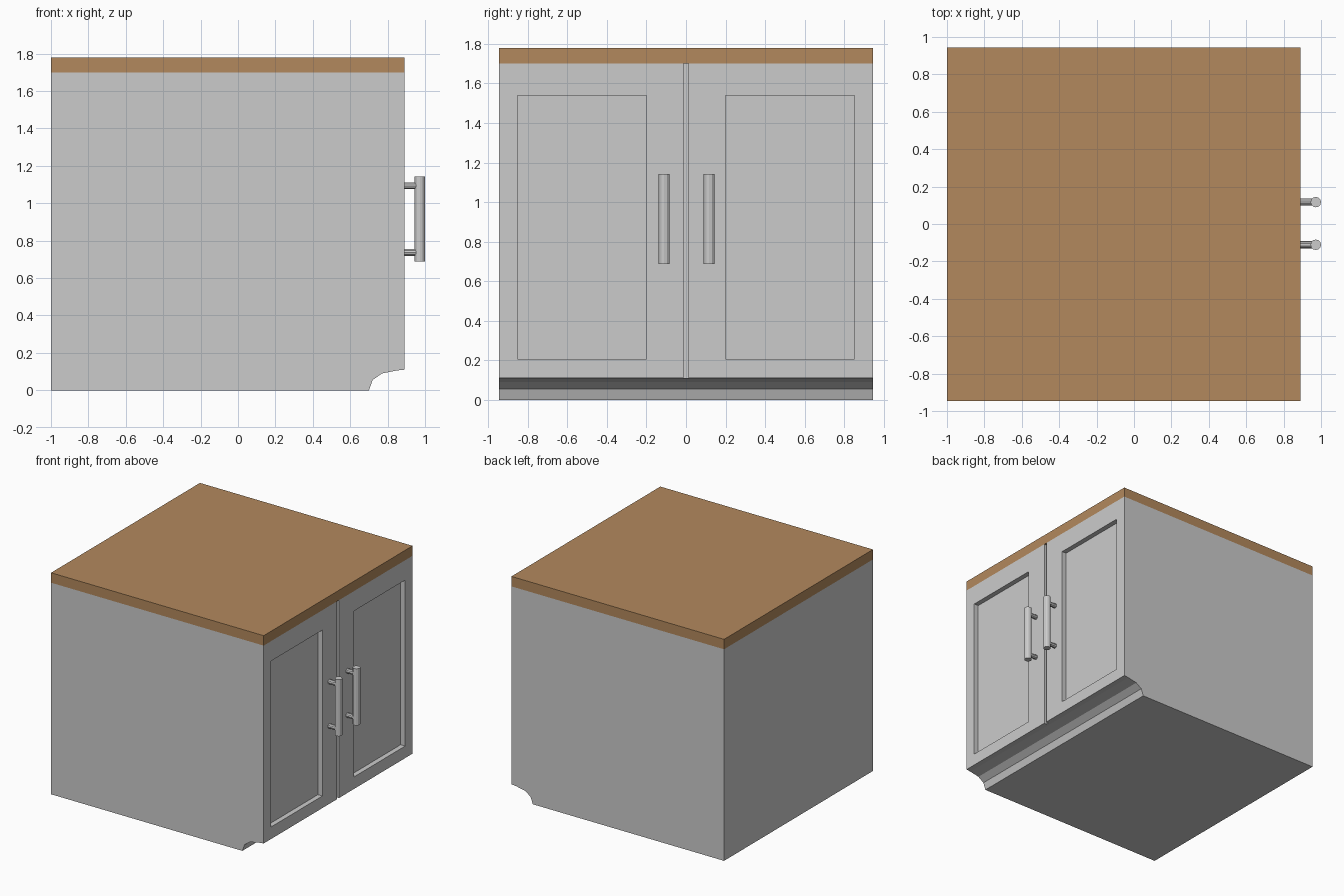
import bpy, bmesh, math
from mathutils import Matrix

if "Cube" in bpy.data.objects:
    bpy.data.objects.remove(bpy.data.objects["Cube"])

FRONT = 0.89    # door face, facing +x
HALF = 0.945    # half width in y


def make_object(name, bm):
    bmesh.ops.recalc_face_normals(bm, faces=bm.faces[:])
    mesh = bpy.data.meshes.new(name)
    bm.to_mesh(mesh)
    bm.free()
    ob = bpy.data.objects.new(name, mesh)
    bpy.context.collection.objects.link(ob)
    return ob


def box(name, x0, x1, y0, y1, z0, z1):
    bm = bmesh.new()
    bmesh.ops.create_cube(bm, size=1)
    for v in bm.verts:
        v.co.x = x1 if v.co.x > 0 else x0
        v.co.y = y1 if v.co.y > 0 else y0
        v.co.z = z1 if v.co.z > 0 else z0
    return make_object(name, bm)


def add_cylinder(bm, centre, radius, length, sides, along_x=False):
    m = Matrix.Translation(centre)
    if along_x:
        m = m @ Matrix.Rotation(math.pi / 2, 4, 'Y')
    bmesh.ops.create_cone(bm, cap_ends=True, segments=sides, radius1=radius,
                          radius2=radius, depth=length, matrix=m)


def cut(target, cutter):
    mod = target.modifiers.new("cut", 'BOOLEAN')
    mod.operation = 'DIFFERENCE'
    mod.solver = 'EXACT'
    mod.object = cutter
    deps = bpy.context.evaluated_depsgraph_get()
    mesh = bpy.data.meshes.new_from_object(target.evaluated_get(deps))
    target.modifiers.clear()
    target.data = mesh
    bpy.data.objects.remove(cutter, do_unlink=True)


# Cabinet body: side profile with a concave toe kick, extruded across the width
profile = [(-1, 0), (0.70, 0), (0.72, 0.055), (0.77, 0.09), (0.85, 0.106),
           (FRONT, 0.11), (FRONT, 1.70), (-1, 1.70)]
bm = bmesh.new()
face = bm.faces.new([bm.verts.new((x, -HALF, z)) for x, z in profile])
ext = bmesh.ops.extrude_face_region(bm, geom=[face])
bmesh.ops.translate(bm, vec=(0, 2 * HALF, 0),
                    verts=[g for g in ext["geom"] if isinstance(g, bmesh.types.BMVert)])
body = make_object("cabinet_body", bm)

# Recessed door panels and the gap between the doors
for s in (-1, 1):
    y0, y1 = sorted((s * 0.20, s * 0.852))
    cut(body, box("panel_cutter", FRONT - 0.04, FRONT + 0.1, y0, y1, 0.207, 1.54))
cut(body, box("gap_cutter", FRONT - 0.02, FRONT + 0.1, -0.0125, 0.0125, 0.08, 1.75))

# Wooden countertop
top = box("countertop", -1, FRONT, -HALF, HALF, 1.70, 1.78)
wood = bpy.data.materials.new("wood")
wood.diffuse_color = (0.45, 0.25, 0.11, 1)
wood.use_nodes = True
wood.node_tree.nodes["Principled BSDF"].inputs["Base Color"].default_value = wood.diffuse_color
top.data.materials.append(wood)

# Bar handles, each with two mounting posts
for name, y in (("left_handle", -0.111), ("right_handle", 0.117)):
    bm = bmesh.new()
    add_cylinder(bm, (0.972, y, 0.915), 0.028, 0.455, 12)
    for dz in (-0.178, 0.178):
        add_cylinder(bm, (0.92, y, 0.915 + dz), 0.019, 0.09, 10, along_x=True)
    make_object(name, bm)
